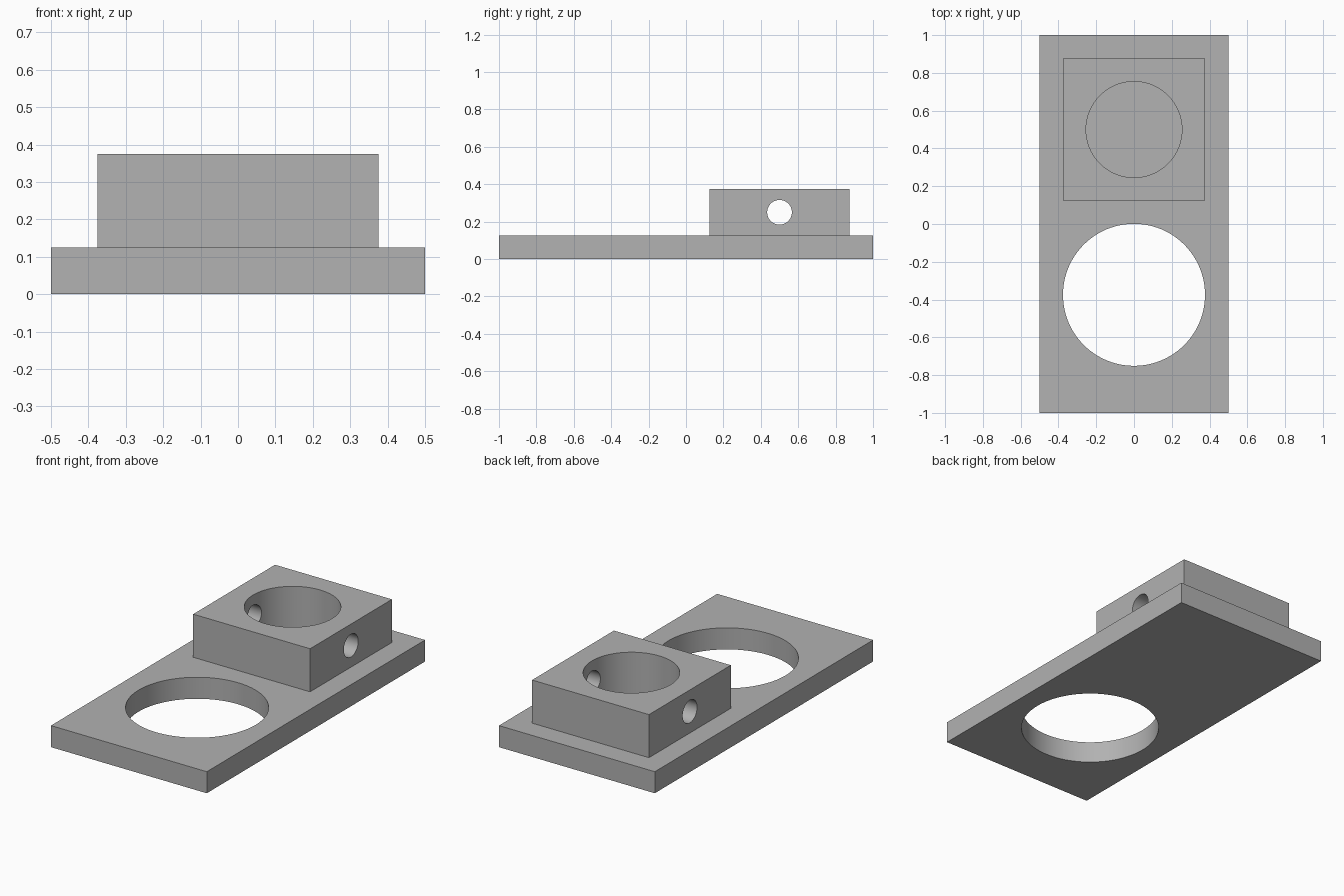
import bpy
import math

default = bpy.data.objects.get("Cube")
if default:
    bpy.data.objects.remove(default, do_unlink=True)

# Single grey material
grey = bpy.data.materials.new("plain_grey")
grey.use_nodes = True
colour = (0.445, 0.445, 0.445, 1)
grey.diffuse_color = colour
grey.node_tree.nodes["Principled BSDF"].inputs["Base Color"].default_value = colour


def box(name, size, centre):
    bpy.ops.mesh.primitive_cube_add(size=1, location=centre)
    obj = bpy.context.object
    obj.name = name
    obj.scale = size
    bpy.ops.object.transform_apply(location=False, rotation=False, scale=True)
    obj.data.materials.append(grey)
    return obj


def drill(target, radius, length, centre, rotation=(0, 0, 0), sides=96):
    """Cut a round hole through the target and discard the cutter."""
    bpy.ops.mesh.primitive_cylinder_add(vertices=sides, radius=radius, depth=length,
                                        location=centre, rotation=rotation)
    cutter = bpy.context.object
    cutter.name = "hole_cutter"
    cutter.hide_render = True
    cutter.data.materials.append(grey)
    cut = target.modifiers.new("hole", 'BOOLEAN')
    cut.operation = 'DIFFERENCE'
    cut.solver = 'EXACT'
    cut.object = cutter
    select_only(target)
    bpy.ops.object.modifier_apply(modifier=cut.name)
    bpy.data.objects.remove(cutter, do_unlink=True)


def select_only(obj):
    bpy.ops.object.select_all(action='DESELECT')
    obj.select_set(True)
    bpy.context.view_layer.objects.active = obj


# Base plate with the large through hole
plate = box("base_plate", (1, 2, 0.125), (0, 0, 0.0625))
drill(plate, 0.376, 0.5, (0, -0.375, 0.0625))

# Raised block with an upright bore and a sideways pin hole
block = box("socket_block", (0.75, 0.75, 0.25), (0, 0.5, 0.25))
drill(block, 0.254, 0.6, (0, 0.5, 0.25))
drill(block, 0.066, 1.2, (0, 0.5, 0.25), (0, math.pi / 2, 0), 48)

# Smooth hole walls, crisp edges
for part in (plate, block):
    select_only(part)
    bpy.ops.object.shade_smooth_by_angle(angle=math.radians(30))
